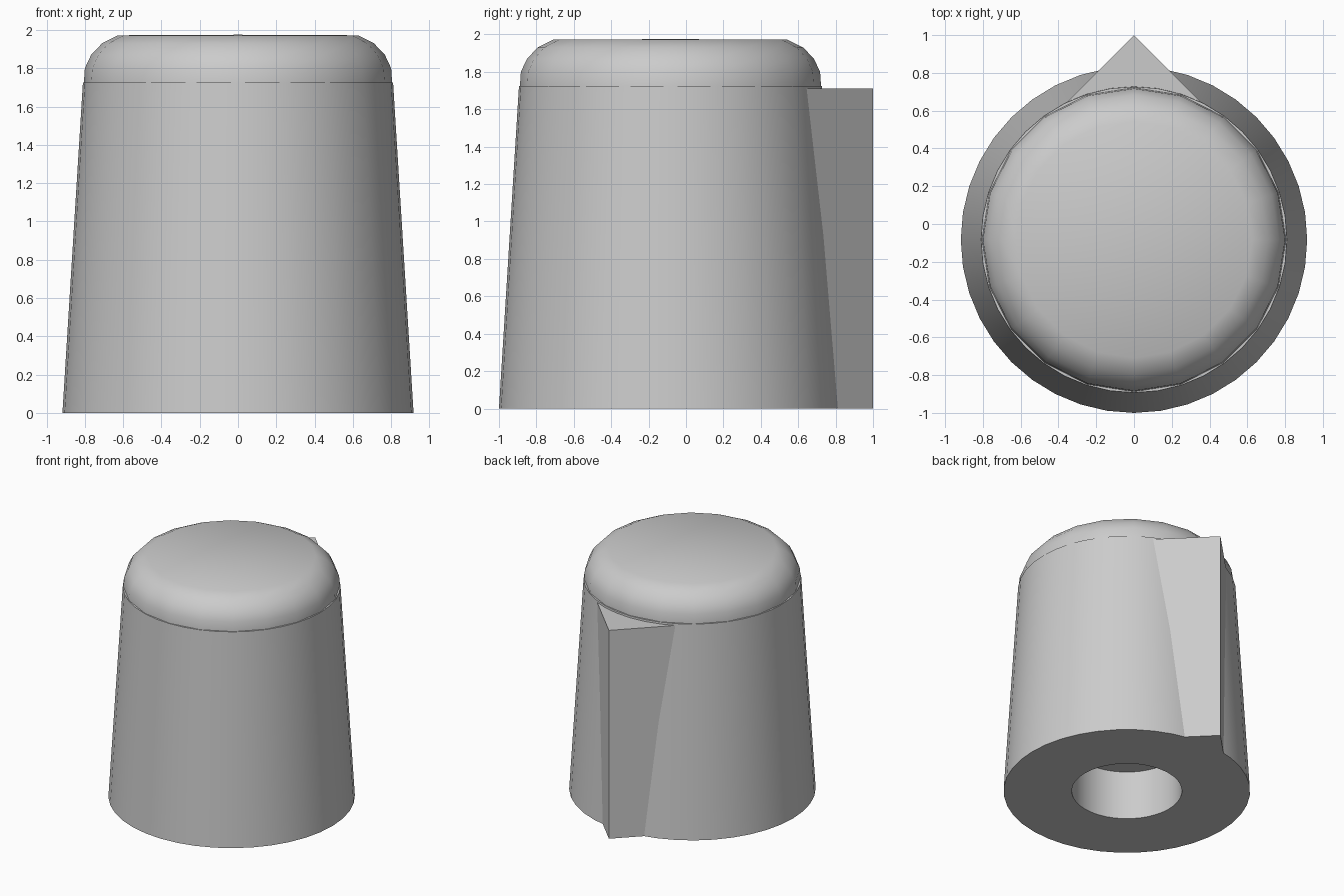
import bpy, bmesh, math
from mathutils import Vector

cube = bpy.data.objects.get("Cube")
if cube:
    bpy.data.objects.remove(cube, do_unlink=True)

AXIS_Y = -0.083   # the round body sits forward of centre to make room for the pointer

grey = bpy.data.materials.new("plain grey")
grey.use_nodes = True
colour = (0.6, 0.6, 0.6, 1)
grey.diffuse_color = colour
grey.node_tree.nodes["Principled BSDF"].inputs["Base Color"].default_value = colour


def finish(bm, name, angle=None):
    """Turn a bmesh into a named object, smoothed below the given angle."""
    bmesh.ops.remove_doubles(bm, verts=bm.verts, dist=1e-5)
    bmesh.ops.recalc_face_normals(bm, faces=bm.faces)
    mesh = bpy.data.meshes.new(name)
    bm.to_mesh(mesh)
    bm.free()
    mesh.materials.append(grey)
    obj = bpy.data.objects.new(name, mesh)
    bpy.context.collection.objects.link(obj)
    if angle:
        bpy.ops.object.select_all(action='DESELECT')
        obj.select_set(True)
        bpy.context.view_layer.objects.active = obj
        bpy.ops.object.shade_smooth_by_angle(angle=math.radians(angle))
    return obj


def lathe(name, profile, sides, angle):
    """Spin a (radius, height) profile around the body axis."""
    bm = bmesh.new()
    verts = [bm.verts.new((0, AXIS_Y - r, z)) for r, z in profile]
    edges = [bm.edges.new(pair) for pair in zip(verts, verts[1:])]
    bmesh.ops.spin(bm, geom=verts + edges, cent=(0, AXIS_Y, 0), axis=(0, 0, 1),
                   angle=math.tau, steps=sides, use_merge=True)
    return finish(bm, name, angle)


# Tapered body with a blind shaft hole underneath
lathe("knob_body", [(0, 0.40), (0.41, 0.40), (0.41, 0), (0.917, 0),
                    (0.81, 1.725), (0, 1.725)], 40, 40)

# Rounded cap with a flat top
lathe("knob_cap", [(0, 1.725), (0.805, 1.725), (0.80, 1.80), (0.767, 1.87),
                   (0.71, 1.93), (0.626, 1.972), (0, 1.975)], 20, 40)

# Wedge-shaped pointer, upright at the back
bm = bmesh.new()
base = bm.faces.new([bm.verts.new(p) for p in ((0, 1, 0), (-0.45, 0.55, 0), (0.45, 0.55, 0))])
top = bmesh.ops.extrude_face_region(bm, geom=[base])["geom"]
bmesh.ops.translate(bm, vec=Vector((0, 0, 1.71)),
                    verts=[v for v in top if isinstance(v, bmesh.types.BMVert)])
if base.is_valid and not any(f.normal.z < 0 and f.calc_center_median().z == 0 for f in bm.faces):
    base.normal_flip()
finish(bm, "pointer")
